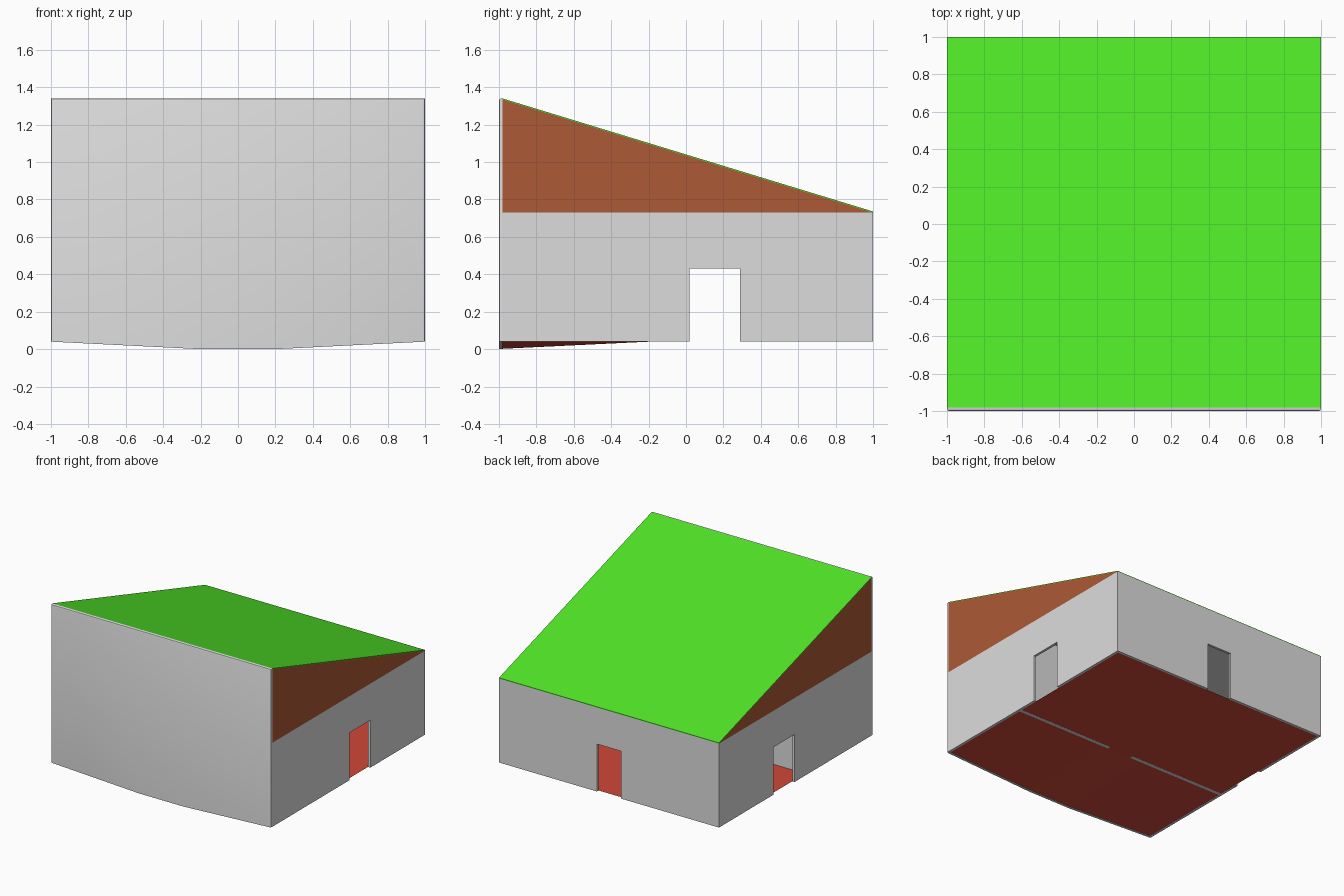
import bpy, bmesh, math
from mathutils import Vector

cube = bpy.data.objects.get("Cube")
if cube:
    bpy.data.objects.remove(cube, do_unlink=True)


def material(name, rgb):
    m = bpy.data.materials.new(name)
    m.use_nodes = True
    m.diffuse_color = (*rgb, 1)
    m.node_tree.nodes["Principled BSDF"].inputs["Base Color"].default_value = (*rgb, 1)
    return m


PLASTER = material("pale grey plaster", (0.72, 0.72, 0.72))
GREEN = material("bright green roof", (0.08, 0.78, 0.02))
BROWN = material("brown gable", (0.42, 0.10, 0.035))
RED = material("red floor", (0.64, 0.065, 0.04))

# Main dimensions
BASE, EAVE, RIDGE = 0.04, 0.73, 1.34
DOOR_TOP, T = 0.43, 0.02
IN = 1 - T
KINK = 0.2


def finish(name, bm, mat, smooth=True):
    bmesh.ops.recalc_face_normals(bm, faces=bm.faces)
    mesh = bpy.data.meshes.new(name)
    bm.to_mesh(mesh)
    bm.free()
    mesh.materials.append(mat)
    ob = bpy.data.objects.new(name, mesh)
    bpy.context.collection.objects.link(ob)
    if smooth:
        bpy.ops.object.select_all(action='DESELECT')
        ob.select_set(True)
        bpy.context.view_layer.objects.active = ob
        bpy.ops.object.shade_smooth_by_angle(angle=math.radians(30))
    return ob


def slab(name, outline, axis, lo, hi, mat, bevel=None, width=0.012):
    """Extrude an (across, up) outline along x or y; bevel edges chosen by a rule."""
    bm = bmesh.new()
    place = (lambda u, v: (lo, u, v)) if axis == 'x' else (lambda u, v: (u, lo, v))
    face = bm.faces.new([bm.verts.new(place(u, v)) for u, v in outline])
    ext = bmesh.ops.extrude_face_region(bm, geom=[face])
    moved = [g for g in ext["geom"] if isinstance(g, bmesh.types.BMVert)]
    step = Vector((hi - lo, 0, 0) if axis == 'x' else (0, hi - lo, 0))
    bmesh.ops.translate(bm, verts=moved, vec=step)
    if bevel:
        edges = [e for e in bm.edges if all(bevel(v.co) for v in e.verts)]
        bmesh.ops.bevel(bm, geom=edges, offset=width, segments=2, profile=0.5,
                        affect='EDGES')
    return finish(name, bm, mat)


def doorway(a, b, d0, d1):
    """Wall outline from a to b with a door notch from d0 to d1."""
    return [(a, BASE), (d0, BASE), (d0, DOOR_TOP), (d1, DOOR_TOP),
            (d1, BASE), (b, BASE), (b, EAVE), (a, EAVE)]


# Tall front wall with a sagging bottom edge
slab("front_wall", [(-1, BASE), (-KINK, 0), (KINK, 0), (1, BASE), (1, RIDGE), (-1, RIDGE)],
     'y', -1, -IN, PLASTER,
     bevel=lambda c: c.y < -0.99 and (abs(c.x) > 0.99 or c.z > 1))

# Back wall, side walls and the inner partition, each with a door opening
back = slab("back_wall", doorway(-1, 1, -0.11, 0.11), 'y', IN, 1, PLASTER)
for name, lo, hi in (("left_wall", IN, 1), ("right_wall", -1, -IN)):
    slab(name, doorway(-IN, IN, 0.02, 0.29), 'x', lo, hi, PLASTER)
slab("partition_wall", doorway(-IN, IN, -0.11, 0.11), 'y', -0.175, -0.145, PLASTER)

# Ceiling
slab("ceiling", [(-IN, EAVE - 0.006), (IN, EAVE - 0.006), (IN, EAVE), (-IN, EAVE)],
     'y', -IN, IN, PLASTER)

# Brown gable wedge and the thin sloping roof sheet on it
SHEET = 0.006
slab("gable_wedge", [(-IN, EAVE), (1, EAVE), (-IN, RIDGE - SHEET)], 'x', -1, 1, BROWN)
slab("roof_sheet", [(-IN, RIDGE - SHEET), (1, EAVE), (1, EAVE + SHEET), (-IN, RIDGE)],
     'x', -1, 1, GREEN)

# Floor sheet: flat at the back, sagging towards the front wall
bm = bmesh.new()
xs = (-IN, -KINK, -0.11, 0.11, KINK, IN)
ys = (-IN, -0.175, -0.145, IN)
grid = [[bm.verts.new((x, y, 0.002 if j == 0 and abs(x) <= KINK else BASE + 0.001))
         for x in xs] for j, y in enumerate(ys)]
for j in range(len(ys) - 1):
    for i in range(len(xs) - 1):
        # The floor is open under the partition except in its doorway
        if j == 1 and i != 2:
            continue
        bm.faces.new((grid[j][i], grid[j][i + 1], grid[j + 1][i + 1], grid[j + 1][i]))
floor = finish("floor", bm, RED, smooth=False)
